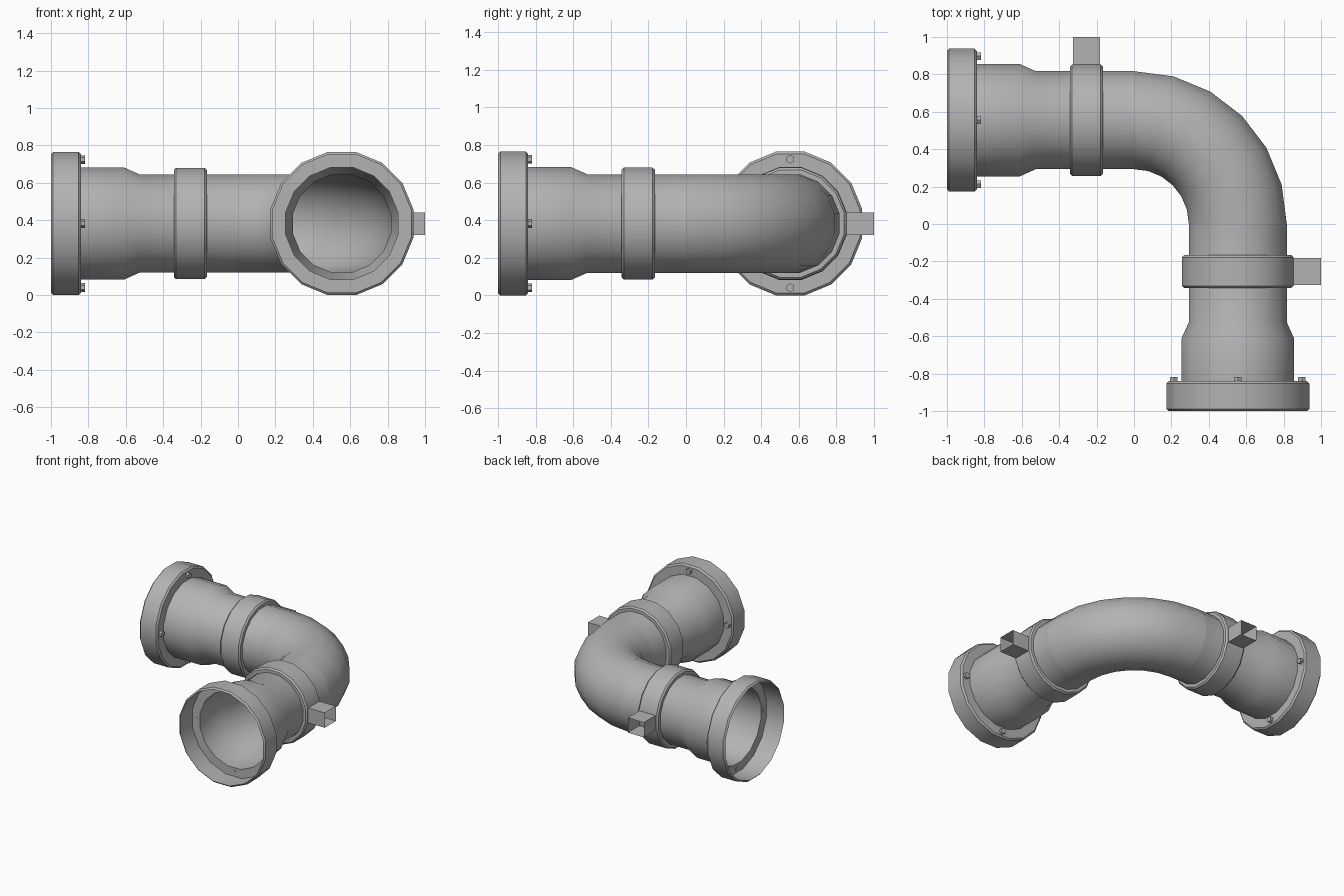
import bpy, bmesh, math
from mathutils import Matrix, Vector

cube = bpy.data.objects.get("Cube")
if cube:
    bpy.data.objects.remove(cube)

SIDES = 16
AXIS = 0.555      # distance of each pipe axis from the bend centre
MID = 0.3825      # height of the pipe axes
FLAT = math.cos(math.pi / SIDES)   # across-flats to corner ratio
SWAP = Matrix(((0, 1, 0, 0), (1, 0, 0, 0), (0, 0, 1, 0), (0, 0, 0, 1)))

grey = bpy.data.materials.new("pipe_grey")
grey.use_nodes = True
grey.diffuse_color = (0.45, 0.45, 0.45, 1)
bsdf = next(n for n in grey.node_tree.nodes if n.type == 'BSDF_PRINCIPLED')
bsdf.inputs["Base Color"].default_value = grey.diffuse_color
bsdf.inputs["Roughness"].default_value = 0.6


def finish(name, bm, swapped=False, smooth=True):
    """Turn a bmesh into an object, optionally moved to the second leg."""
    if swapped:
        bm.transform(SWAP)
        bmesh.ops.reverse_faces(bm, faces=bm.faces)
    mesh = bpy.data.meshes.new(name)
    bm.to_mesh(mesh)
    bm.free()
    mesh.materials.append(grey)
    obj = bpy.data.objects.new(name, mesh)
    bpy.context.collection.objects.link(obj)
    if smooth:
        bpy.ops.object.select_all(action='DESELECT')
        obj.select_set(True)
        bpy.context.view_layer.objects.active = obj
        bpy.ops.object.shade_smooth_by_angle(angle=math.radians(32))
    return obj


def loft(rings):
    """Bridge equal rings of points into a tube."""
    bm = bmesh.new()
    loops = [[bm.verts.new(p) for p in ring] for ring in rings]
    for a, b in zip(loops, loops[1:]):
        for i in range(SIDES):
            j = (i + 1) % SIDES
            bm.faces.new((a[i], b[i], b[j], a[j]))
    return bm


def ring(centre, side, radius):
    """Ring with flats at top, bottom and both sides."""
    pts = []
    for i in range(SIDES):
        a = 2 * math.pi * (i + 0.5) / SIDES
        pts.append(centre + radius / FLAT * (side * math.cos(a) + Vector((0, 0, math.sin(a)))))
    return pts


def lathe(profile):
    """Turned part along x: profile is (x, radius across flats)."""
    return loft([ring(Vector((x, AXIS, MID)), Vector((0, 1, 0)), r) for x, r in profile])


# Quarter bend joining the two legs
bend = []
for k in range(7):
    a = math.radians(90 - 15 * k)
    out = Vector((math.cos(a), math.sin(a), 0))
    bend.append(ring(out * AXIS + Vector((0, 0, MID)), out, 0.262))
finish("bend", loft(bend))

for leg, swapped in (("left", False), ("front", True)):
    # Straight pipe widening into the socket
    finish(leg + "_pipe", lathe([(-0.845, 0.3), (-0.61, 0.3), (-0.525, 0.262), (0, 0.262)]), swapped)

    # Open recessed flange with bevelled edges
    finish(leg + "_flange", lathe([
        (-0.845, 0.3), (-0.845, 0.37), (-1, 0.37), (-0.988, 0.3825),
        (-0.852, 0.3825), (-0.84, 0.37), (-0.84, 0.3)]), swapped)

    # Clamp collar
    finish(leg + "_collar", lathe([
        (-0.343, 0.262), (-0.343, 0.286), (-0.331, 0.2975),
        (-0.178, 0.2975), (-0.166, 0.286), (-0.166, 0.262)]), swapped)

    # Square clamp lug, open at its outer end
    bm = bmesh.new()
    base, end = AXIS + 0.2975, 1.0
    corners = [(-0.325, -0.06), (-0.182, -0.06), (-0.182, 0.06), (-0.325, 0.06)]
    inner = [bm.verts.new((x, base, MID + z)) for x, z in corners]
    outer = [bm.verts.new((x, end, MID + z)) for x, z in corners]
    for i in range(4):
        j = (i + 1) % 4
        bm.faces.new((inner[i], outer[i], outer[j], inner[j]))
    bmesh.ops.recalc_face_normals(bm, faces=bm.faces)
    finish(leg + "_clamp_lug", bm, swapped, smooth=False)

    # Four hexagonal bolt heads behind the flange
    bm = bmesh.new()
    for k in range(4):
        a = k * math.pi / 2
        spot = Vector((-0.833, AXIS + 0.342 * math.cos(a), MID + 0.342 * math.sin(a)))
        bmesh.ops.create_cone(
            bm, cap_ends=True, segments=6, radius1=0.023, radius2=0.023, depth=0.03,
            matrix=Matrix.Translation(spot) @ Matrix.Rotation(math.pi / 2, 4, 'Y')
            @ Matrix.Rotation(math.pi / 2, 4, 'Z'))
    finish(leg + "_bolts", bm, swapped, smooth=False)
